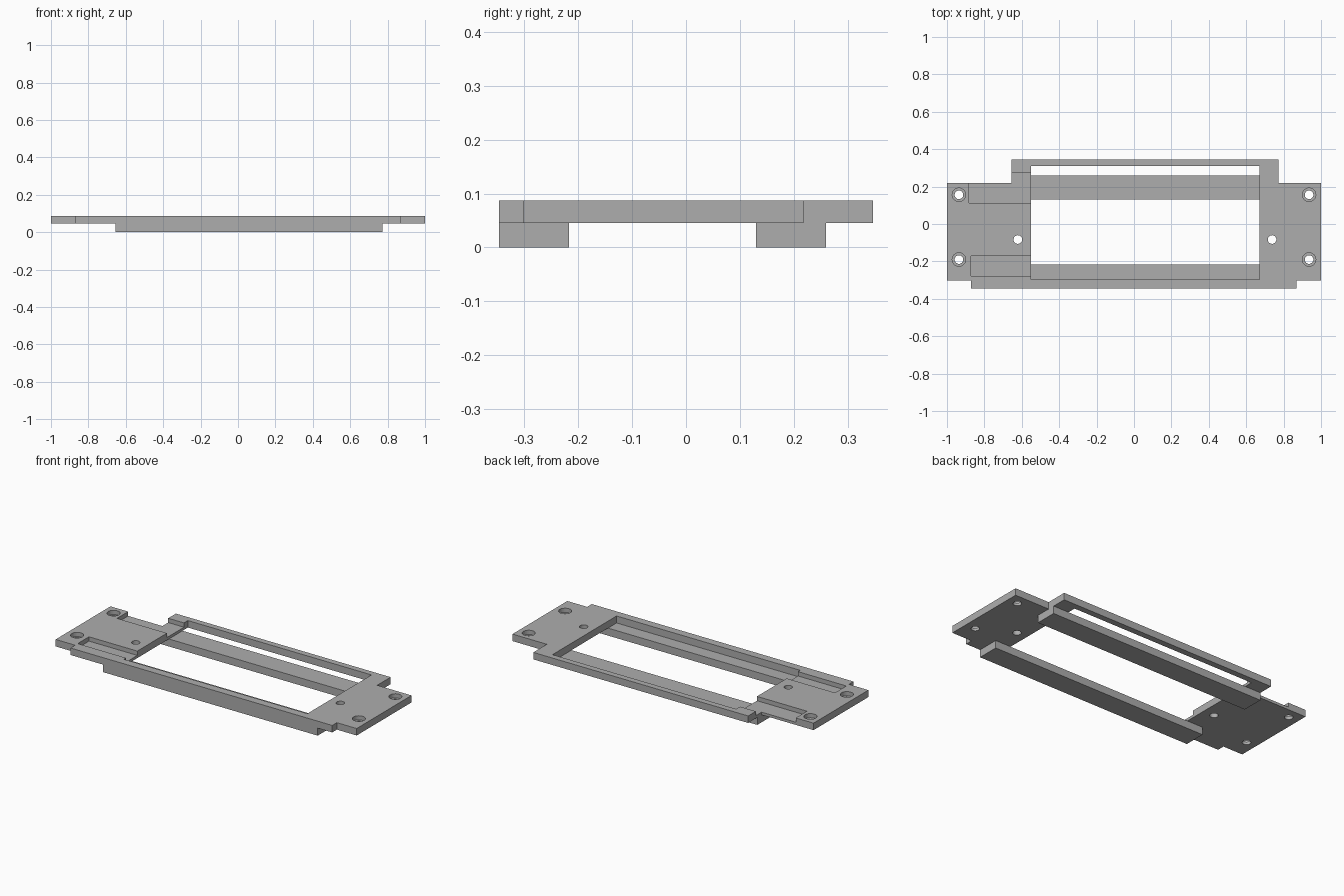
import bpy
import bmesh
from mathutils import Matrix

cube = bpy.data.objects.get("Cube")
if cube:
    bpy.data.objects.remove(cube, do_unlink=True)

TOP, MID = 0.087, 0.045       # plate top and underside heights
POCKET = 0.061                # floor of the shallow pockets
BORE = 0.062                  # floor of the counterbores

grey = bpy.data.materials.new("plain grey")
grey.use_nodes = True
colour = (0.42, 0.42, 0.42, 1)
grey.diffuse_color = colour
grey.node_tree.nodes["Principled BSDF"].inputs["Base Color"].default_value = colour


def finish(name, bm):
    bmesh.ops.recalc_face_normals(bm, faces=bm.faces)
    mesh = bpy.data.meshes.new(name)
    bm.to_mesh(mesh)
    bm.free()
    mesh.materials.append(grey)
    obj = bpy.data.objects.new(name, mesh)
    bpy.context.collection.objects.link(obj)
    return obj


def prism(name, outline, z0, z1):
    bm = bmesh.new()
    face = bm.faces.new([bm.verts.new((x, y, z0)) for x, y in outline])
    new = bmesh.ops.extrude_face_region(bm, geom=[face])["geom"]
    verts = [v for v in new if isinstance(v, bmesh.types.BMVert)]
    bmesh.ops.translate(bm, verts=verts, vec=(0, 0, z1 - z0))
    return finish(name, bm)


def box(name, x0, x1, y0, y1, z0, z1):
    return prism(name, [(x0, y0), (x1, y0), (x1, y1), (x0, y1)], z0, z1)


def cylinder(name, x, y, r, z0, z1):
    bm = bmesh.new()
    bmesh.ops.create_cone(bm, cap_ends=True, segments=32, radius1=r, radius2=r,
                          depth=z1 - z0,
                          matrix=Matrix.Translation((x, y, (z0 + z1) / 2)))
    return finish(name, bm)


def cut(target, cutter):
    cutter.hide_render = True
    mod = target.modifiers.new("cut", "BOOLEAN")
    mod.operation = "DIFFERENCE"
    mod.solver = "EXACT"
    mod.object = cutter
    bpy.context.view_layer.objects.active = target
    bpy.ops.object.modifier_apply(modifier=mod.name)
    bpy.data.objects.remove(cutter, do_unlink=True)


# Stepped plate with an end tab on each side
plate = prism("frame_plate", [
    (-1, -0.302), (-0.871, -0.302), (-0.871, -0.346), (0.868, -0.346),
    (0.868, -0.302), (1, -0.302), (1, 0.218), (0.772, 0.218),
    (0.772, 0.346), (-0.655, 0.346), (-0.655, 0.218), (-1, 0.218)], MID, TOP)

# Window opening
cut(plate, box("window_cutter", -0.55, 0.67, -0.298, 0.31, 0, 0.2))

# Pockets beside the right end of the window, open to the window and back edge
cut(plate, box("front_pocket_cutter", -0.871, -0.5, -0.277, -0.17, POCKET, 0.2))
cut(plate, prism("back_pocket_cutter", [
    (-0.882, 0.112), (-0.5, 0.112), (-0.5, 0.273), (-0.7, 0.273),
    (-0.7, 0.3), (-0.882, 0.3)], POCKET, 0.2))

# Counterbored corner holes
for x in (-0.936, 0.936):
    for y in (-0.19, 0.156):
        cut(plate, cylinder("hole_cutter", x, y, 0.023, 0, 0.2))
        cut(plate, cylinder("bore_cutter", x, y, 0.036, BORE, 0.2))

# Plain holes beside the window
for x in (-0.621, 0.738):
    cut(plate, cylinder("small_hole_cutter", x, -0.083, 0.023, 0, 0.2))

# Rails under the plate
box("front_rail", -0.655, 0.772, -0.346, -0.217, 0, MID)
box("back_rail", -0.655, 0.772, 0.13, 0.259, 0, MID)
